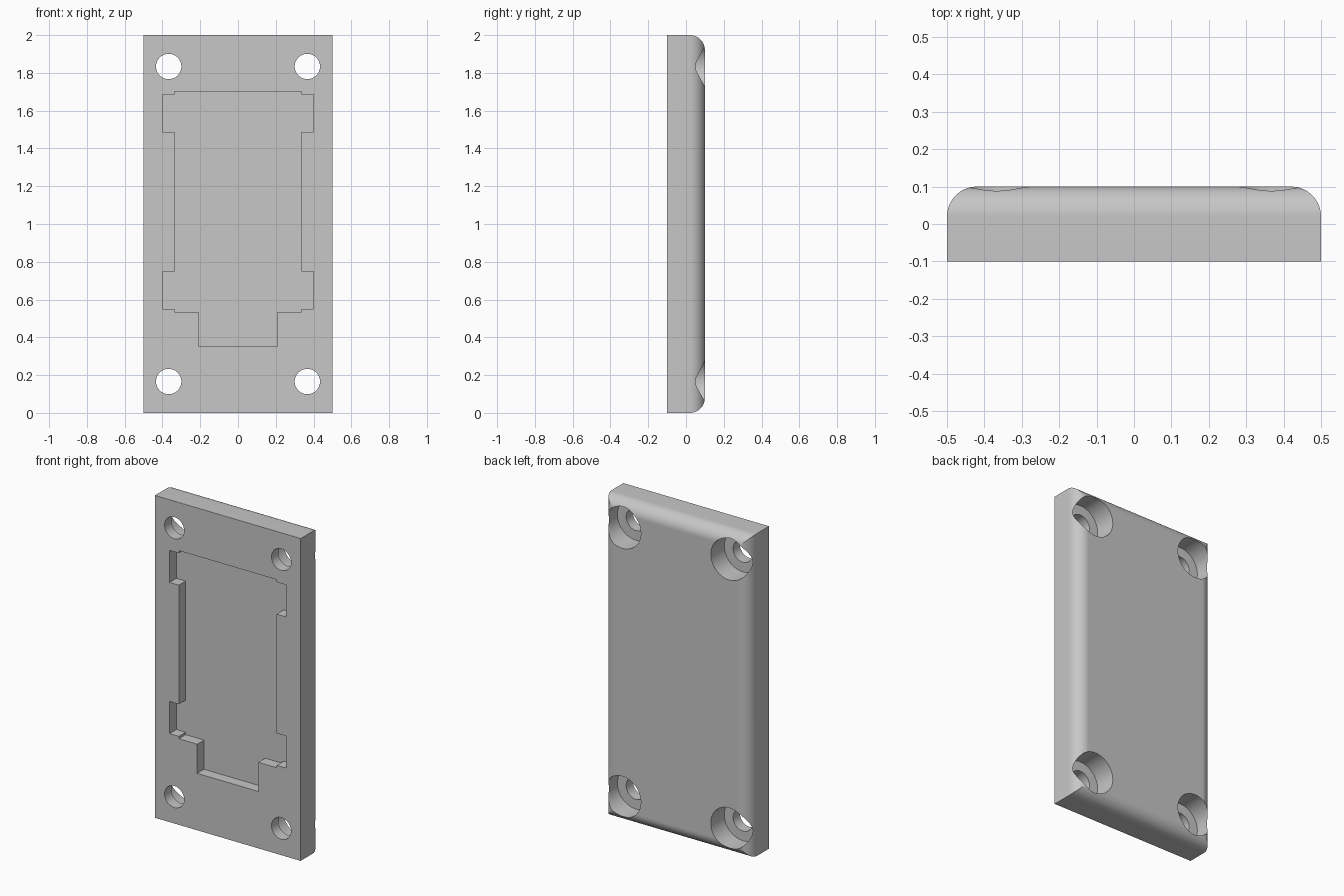
import bpy, bmesh
from math import pi, radians
from mathutils import Matrix, Vector

cube = bpy.data.objects.get("Cube")
if cube:
    bpy.data.objects.remove(cube, do_unlink=True)

W, T, H = 1.0, 0.2, 2.0          # plate width, thickness, height
ROUND = 0.08                     # radius of the rounded back edges
HOLE_X, HOLE_Z = 0.367, 0.834    # screw hole offsets from the plate centre
HOLE_R, BORE_R = 0.067, 0.127
FLOOR = -0.033                   # y of the pocket and counterbore floors

grey = bpy.data.materials.new("plain_grey")
grey.use_nodes = True
colour = (0.57, 0.57, 0.57, 1)
grey.diffuse_color = colour
grey.node_tree.nodes["Principled BSDF"].inputs["Base Color"].default_value = colour


def make_object(name, bm):
    bmesh.ops.recalc_face_normals(bm, faces=bm.faces)
    mesh = bpy.data.meshes.new(name)
    bm.to_mesh(mesh)
    bm.free()
    mesh.materials.append(grey)
    obj = bpy.data.objects.new(name, mesh)
    bpy.context.collection.objects.link(obj)
    return obj


def drill_set(name, radius, y0, y1):
    """Four cylinders along y, one at each corner."""
    bm = bmesh.new()
    for sx in (-1, 1):
        for sz in (-1, 1):
            place = Matrix.Translation((sx * HOLE_X, (y0 + y1) / 2, H / 2 + sz * HOLE_Z))
            bmesh.ops.create_cone(bm, cap_ends=True, segments=64, radius1=radius,
                                  radius2=radius, depth=y1 - y0,
                                  matrix=place @ Matrix.Rotation(pi / 2, 4, 'X'))
    return make_object(name, bm)


def cut(target, cutter):
    """Subtract the cutter, then discard it."""
    mod = target.modifiers.new("cut", 'BOOLEAN')
    mod.operation = 'DIFFERENCE'
    mod.solver = 'EXACT'
    mod.object = cutter
    bpy.ops.object.modifier_apply(modifier=mod.name)
    bpy.data.objects.remove(cutter, do_unlink=True)


# Plate with the four back edges rounded and mitred at the corners
bm = bmesh.new()
bmesh.ops.create_cube(bm, size=1, matrix=Matrix.Translation((0, 0, H / 2))
                      @ Matrix.Diagonal((W, T, H, 1)))
back_edges = [e for e in bm.edges if all(v.co.y > 0 for v in e.verts)]
bmesh.ops.bevel(bm, geom=back_edges, offset=ROUND, offset_type='OFFSET',
                segments=16, profile=0.5, affect='EDGES')
plate = make_object("mounting_plate", bm)
bpy.context.view_layer.objects.active = plate
plate.select_set(True)

# Stepped pocket in the front, from a mirrored half outline (x, z)
half = [(0.21, 0.353), (0.21, 0.534), (0.336, 0.534), (0.336, 0.549), (0.4, 0.549),
        (0.4, 0.748), (0.336, 0.748), (0.336, 1.487), (0.4, 1.487), (0.4, 1.686),
        (0.336, 1.686), (0.336, 1.701)]
outline = half + [(-x, z) for x, z in reversed(half)]
bm = bmesh.new()
face = bm.faces.new([bm.verts.new((x, -T, z)) for x, z in outline])
walls = bmesh.ops.extrude_face_region(bm, geom=[face])
bmesh.ops.translate(bm, vec=Vector((0, T + FLOOR, 0)),
                    verts=[g for g in walls["geom"] if isinstance(g, bmesh.types.BMVert)])
cut(plate, make_object("pocket_cutter", bm))

# Counterbores from the back, then the through holes
cut(plate, drill_set("counterbore_cutter", BORE_R, FLOOR, T))
cut(plate, drill_set("hole_cutter", HOLE_R, -T, T))

bpy.ops.object.shade_smooth_by_angle(angle=radians(30))
